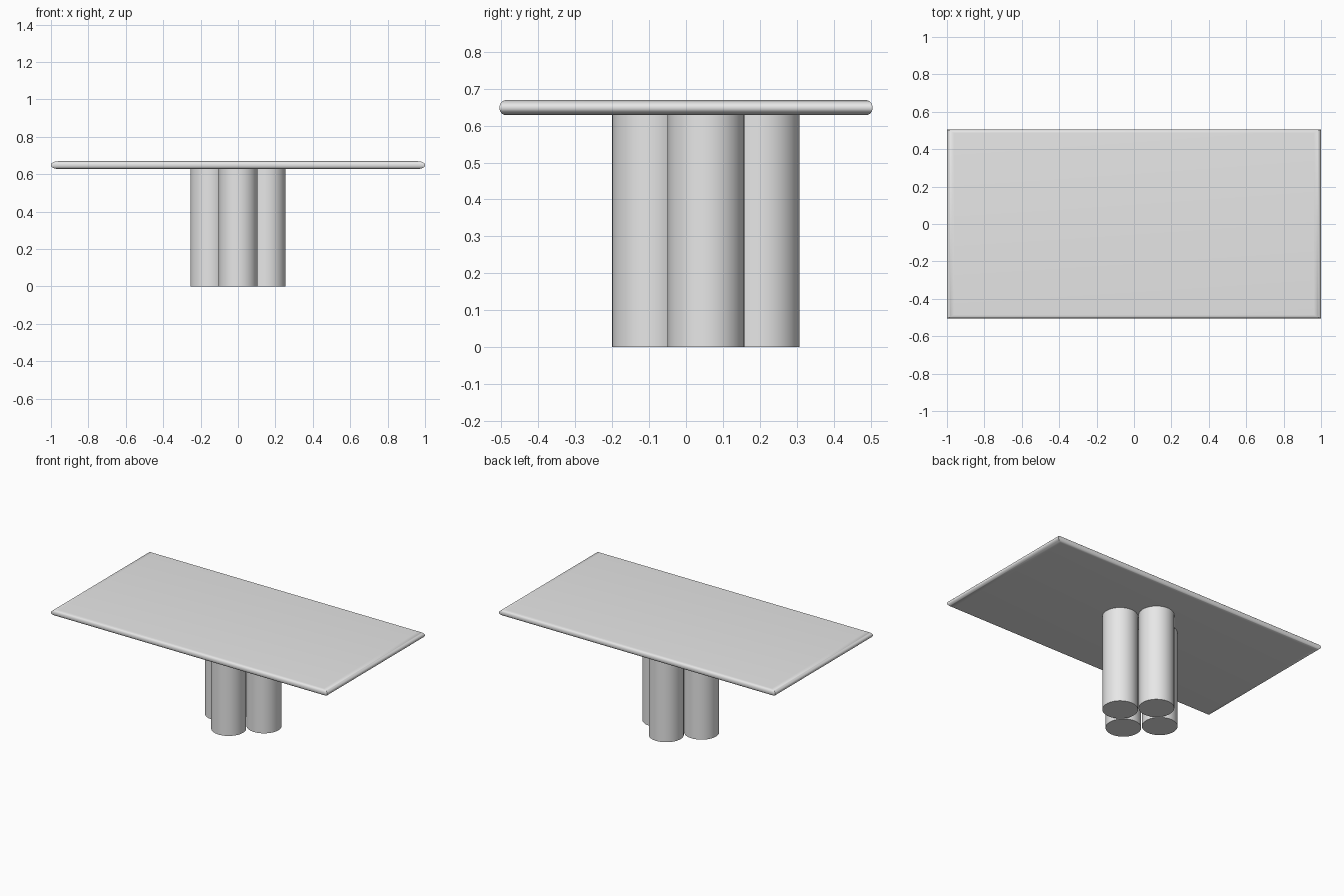
import bpy, bmesh, math

if "Cube" in bpy.data.objects:
    bpy.data.objects.remove(bpy.data.objects["Cube"])

grey = bpy.data.materials.new("light grey")
grey.diffuse_color = (0.8, 0.8, 0.8, 1)
grey.use_nodes = True
grey.node_tree.nodes["Principled BSDF"].inputs["Base Color"].default_value = grey.diffuse_color


def finish(obj):
    obj.data.materials.append(grey)
    bpy.ops.object.select_all(action='DESELECT')
    obj.select_set(True)
    bpy.context.view_layer.objects.active = obj
    bpy.ops.object.shade_smooth_by_angle(angle=math.radians(35))


# Tabletop: stacked rectangles forming a rounded edge with mitred corners
HX, HY, Z0, Z1 = 1.0, 0.505, 0.628, 0.669
RZ, RX, RY, SEG = 0.019, 0.038, 0.019, 8
levels = []
for i in range(SEG + 1):
    a = math.pi / 2 * i / SEG
    levels.append((1 - math.sin(a), Z0 + RZ * (1 - math.cos(a))))
levels += [(inset, Z0 + Z1 - z) for inset, z in reversed(levels)]

bm = bmesh.new()
rings = []
for inset, z in levels:
    x, y = HX - RX * inset, HY - RY * inset
    rings.append([bm.verts.new((sx * x, sy * y, z))
                  for sx, sy in ((-1, -1), (1, -1), (1, 1), (-1, 1))])
for lo, hi in zip(rings, rings[1:]):
    for k in range(4):
        n = (k + 1) % 4
        bm.faces.new((lo[k], lo[n], hi[n], hi[k]))
bm.faces.new(rings[0][::-1])
bm.faces.new(rings[-1])
mesh = bpy.data.meshes.new("tabletop")
bm.to_mesh(mesh)
bm.free()
top = bpy.data.objects.new("tabletop", mesh)
bpy.context.collection.objects.link(top)
finish(top)

# Four round columns clustered in a diamond, slightly towards the back
for name, dx, dy in (("front", 0, -1), ("right", 1, 0), ("back", 0, 1), ("left", -1, 0)):
    bpy.ops.mesh.primitive_cylinder_add(
        vertices=48, radius=0.104, depth=0.63,
        location=(0.151 * dx, 0.054 + 0.15 * dy, 0.315))
    leg = bpy.context.object
    leg.name = name + "_column"
    finish(leg)
